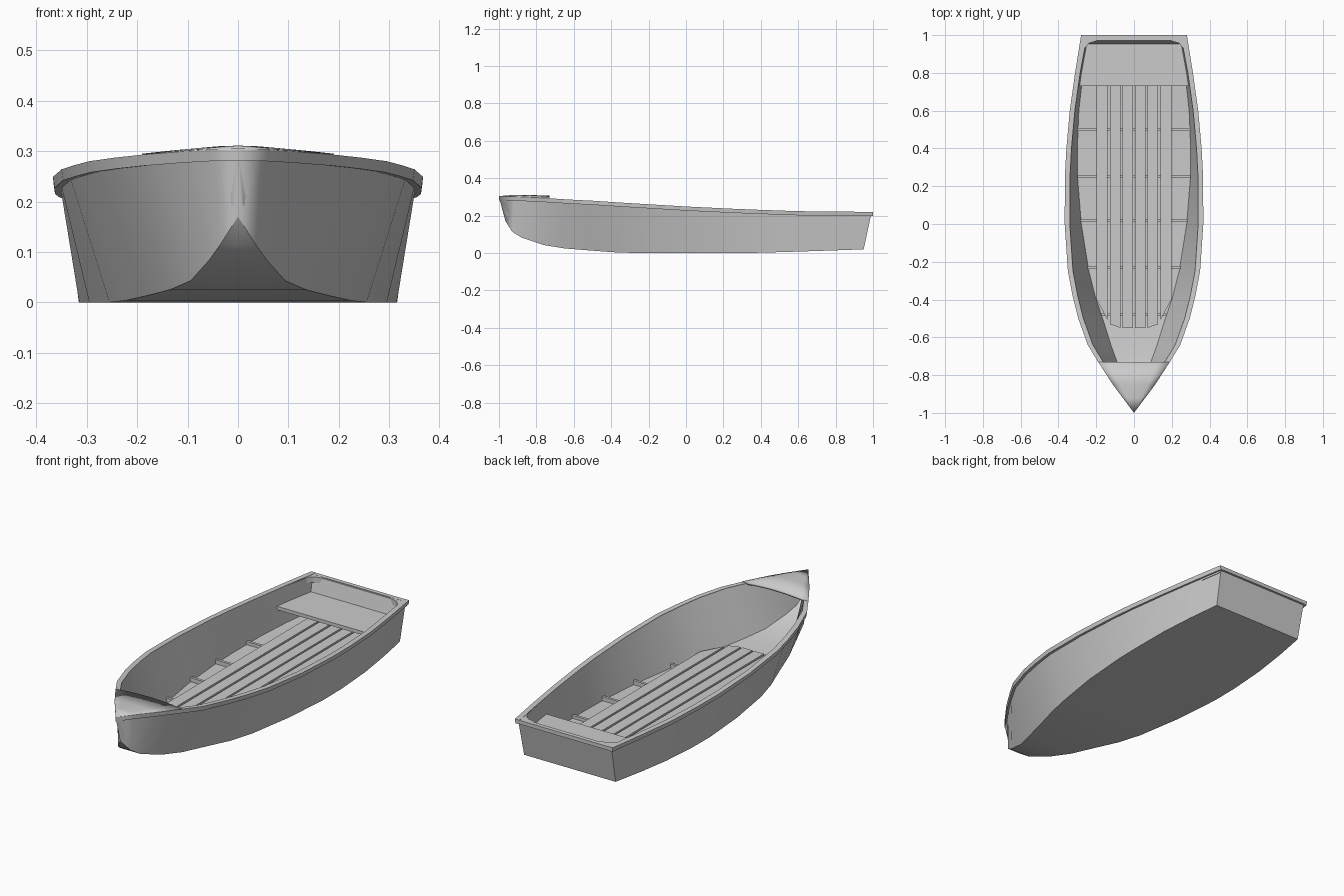
import bpy, bmesh

if "Cube" in bpy.data.objects:
    bpy.data.objects.remove(bpy.data.objects["Cube"])

# stations from bow to stern: sheer y, x, z, then chine y, x, z (right half)
ST = [
    (-1.0, 0, .303, -.965, 0, .17),
    (-.92, .06, .302, -.93, .035, .115),
    (-.85, .112, .299, -.88, .058, .083),
    (-.73, .19, .293, -.76, .094, .043),
    (-.64, .245, .287, -.65, .135, .025),
    (-.5, .295, .28, -.5, .182, .013),
    (-.38, .325, .272, -.38, .222, .004),
    (-.25, .35, .264, -.25, .255, 0),
    (0, .367, .249, 0, .295, 0),
    (.25, .366, .237, .25, .315, 0),
    (.4, .358, .231, .4, .316, .002),
    (.6, .34, .224, .6, .308, .008),
    (.8, .312, .222, .78, .288, .014),
    (1.0, .28, .22, .95, .262, .02),
]


def finish(name, bm, mirror=True, smooth=False):
    bmesh.ops.remove_doubles(bm, verts=bm.verts, dist=1e-5)
    bmesh.ops.dissolve_degenerate(bm, edges=bm.edges, dist=1e-5)
    bmesh.ops.recalc_face_normals(bm, faces=bm.faces)
    me = bpy.data.meshes.new(name)
    bm.to_mesh(me)
    bm.free()
    ob = bpy.data.objects.new(name, me)
    bpy.context.collection.objects.link(ob)
    if mirror:
        m = ob.modifiers.new("mirror", 'MIRROR')
        m.use_clip = True
    if smooth:
        bpy.context.view_layer.objects.active = ob
        ob.select_set(True)
        bpy.ops.object.shade_smooth_by_angle(angle=0.5)
        ob.select_set(False)
    return ob


def loft(bm, sections, closed=False):
    rows = [[bm.verts.new(p) for p in s] for s in sections]
    n = len(rows[0])
    for a, b in zip(rows, rows[1:]):
        for i in range(n if closed else n - 1):
            j = (i + 1) % n
            bm.faces.new((a[i], a[j], b[j], b[i]))
    return rows


def prism(name, pts, z0, z1, mirror=True):
    bm = bmesh.new()
    rows = loft(bm, [[(x, y, z) for x, y in pts] for z in (z0, z1)], True)
    for r in rows:
        bm.faces.new(r)
    return finish(name, bm, mirror)


# hull: outer skin, top edge and inner skin in one section per station
bm = bmesh.new()
secs = []
for i, (ys, xs, zs, yc, xc, zc) in enumerate(ST):
    back = .02 if i == len(ST) - 1 else 0
    xh = max(0, xs - .013)
    ys -= .008 if back else 0
    zs -= .004
    secs.append([(0, yc, zc), (xc, yc, zc), (xh, ys, zs),
                 (max(0, xh - .014), ys - back, zs),
                 (max(0, xc - .016), yc - back, zc + .025),
                 (0, yc - back, zc + .025)])
rows = loft(bm, secs)
# transom, outside and inside
last = rows[-1]
t_out = bm.verts.new((0, last[2].co.y, last[2].co.z))
t_in = bm.verts.new((0, last[3].co.y, last[3].co.z))
bm.faces.new((last[0], last[1], last[2], t_out))
bm.faces.new((last[5], last[4], last[3], t_in))
bm.faces.new((last[2], last[3], t_in, t_out))
finish("hull", bm, smooth=True)

# gunwale rail along both sides
bm = bmesh.new()
secs = []
for ys, xs, zs, *_ in ST:
    xi = max(0, xs - .027)
    secs.append([(xs, ys, zs), (xi, ys, zs), (xi, ys, zs - .02), (xs - min(xs, .003), ys, zs - .022)])
rows = loft(bm, secs, True)
bm.faces.new(rows[-1])
finish("gunwale", bm, smooth=True)

# rail across the transom top
prism("transom_rail", [(0, .978), (.265, .978), (.265, 1), (0, 1)], .2, .2195)

# cambered bow deck
bm = bmesh.new()
secs = []
for (ys, xs, zs, *_), camber in zip(ST[:4], (0, .007, .01, .012)):
    secs.append([(xs * f, ys, zs + .002 + camber * (1 - f * f)) for f in (0, .33, .67, 1)])
loft(bm, secs)
deck = finish("bow_deck", bm, smooth=True)
for f in deck.data.polygons:
    if f.normal.z < 0:
        f.flip()
sol = deck.modifiers.new("thickness", 'SOLIDIFY')
sol.thickness = .012
sol.offset = -1

# stern seat
prism("stern_seat", [(0, .73), (.296, .73), (.266, .962), (0, .962)], .122, .14)

# corner knees at the stern
prism("corner_knee", [(.29, .86), (.276, .87), (.262, .93), (.238, .957),
                      (.19, .972), (.19, .985), (.27, .985)], .19, .219)

# floor frames across the bottom
for y, w in ((.5, .298), (.25, .3), (.02, .283), (-.23, .246), (-.48, .172)):
    prism("floor_frame", [(0, y - .007), (w, y - .007), (w, y + .007), (0, y + .007)], .015, .046)

# floor planks running lengthwise
for x0, x1, e0, e1 in ((.005, .061, -.55, -.55), (.072, .128, -.55, -.53), (.139, .198, -.51, -.4)):
    prism("floor_plank", [(x0, e0), (x1, e1), (x1, .93), (x0, .93)], .045, .056)
